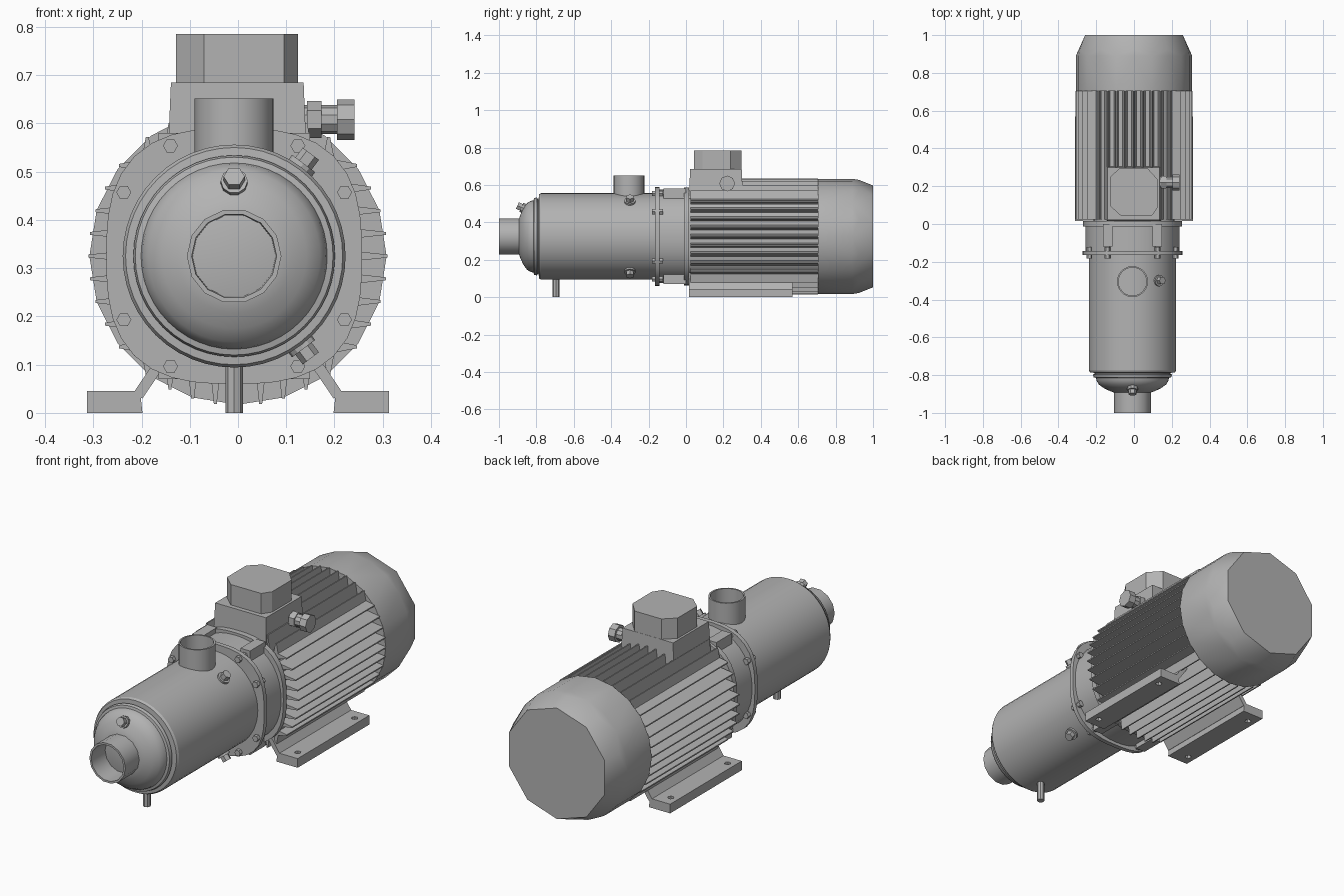
import bpy, bmesh
from math import sin, cos, pi, sqrt, radians
from mathutils import Vector

if "Cube" in bpy.data.objects:
    bpy.data.objects.remove(bpy.data.objects["Cube"], do_unlink=True)

metal = bpy.data.materials.new("cast grey")
metal.use_nodes = True
GREY = (0.45, 0.45, 0.45, 1)
metal.diffuse_color = GREY
metal.node_tree.nodes["Principled BSDF"].inputs["Base Color"].default_value = GREY

AXIS = 0.325          # shaft height
PX = -0.008           # pump centre line
parts = []


def finish(name, bm):
    bmesh.ops.recalc_face_normals(bm, faces=bm.faces)
    mesh = bpy.data.meshes.new(name)
    bm.to_mesh(mesh)
    bm.free()
    mesh.materials.append(metal)
    ob = bpy.data.objects.new(name, mesh)
    bpy.context.collection.objects.link(ob)
    parts.append(ob)
    return ob


def solids(name, hulls):
    """One object made of several convex solids."""
    bm = bmesh.new()
    for pts in hulls:
        vs = [bm.verts.new(p) for p in pts]
        res = bmesh.ops.convex_hull(bm, input=vs)
        junk = {g for g in res["geom_interior"] + res["geom_unused"]
                if isinstance(g, bmesh.types.BMVert)}
        bmesh.ops.delete(bm, geom=list(junk), context='VERTS')
    bmesh.ops.dissolve_limit(bm, angle_limit=0.01, verts=bm.verts, edges=bm.edges)
    return finish(name, bm)


def prism_y(outline, y0, y1):
    return [(x, y, z) for y in (y0, y1) for x, z in outline]


def box(x0, x1, y0, y1, z0, z1):
    return prism_y([(x0, z0), (x1, z0), (x1, z1), (x0, z1)], y0, y1)


def ring(r, n, cx=0.0, phase=0.0):
    return [(cx + r * cos(phase + 2 * pi * i / n), AXIS + r * sin(phase + 2 * pi * i / n))
            for i in range(n)]


def squircle(a, power, cx=0.0, n=40):
    out = []
    for i in range(n):
        c, s = cos(2 * pi * i / n), sin(2 * pi * i / n)
        r = a * (abs(c) ** power + abs(s) ** power) ** (-1 / power)
        out.append((cx + r * c, AXIS + r * s))
    return out


def lathe(name, profile, origin, direction, n=48):
    """Spin (distance, radius) pairs around an axis through origin."""
    rot = Vector((0, 0, 1)).rotation_difference(Vector(direction))
    bm = bmesh.new()
    rows = []
    for d, r in profile:
        count = n if r > 0 else 1
        rows.append([bm.verts.new(Vector(origin) + rot @ Vector(
            (r * cos(2 * pi * i / n), r * sin(2 * pi * i / n), d))) for i in range(count)])
    for a, b in zip(rows, rows[1:]):
        for i in range(n):
            j = (i + 1) % n
            quad = [a[i % len(a)], a[j % len(a)], b[j % len(b)], b[i % len(b)]]
            bm.faces.new(list(dict.fromkeys(quad)))
    return finish(name, bm)


def rod(name, origin, direction, length, r, n=6):
    return lathe(name, [(0, 0), (0, r), (length, r), (length, 0)], origin, direction, n)


# Pump casing with domed, stepped front cover
lathe("pump_casing", [
    (-0.895, 0), (-0.895, 0.09), (-0.885, 0.118), (-0.87, 0.15), (-0.85, 0.178), (-0.83, 0.19),
    (-0.815, 0.193), (-0.812, 0.205), (-0.797, 0.209), (-0.793, 0.2), (-0.788, 0.2),
    (-0.786, 0.225), (-0.775, 0.231), (-0.14, 0.231), (-0.14, 0)], (PX, 0, AXIS), (0, 1, 0))

# Open inlet and outlet pipes
lathe("inlet_pipe", [(0.11, 0), (0.11, 0.086), (0, 0.088), (0, 0.098), (0.13, 0.098)],
      (PX, -1, AXIS), (0, 1, 0), 14)
lathe("outlet_pipe", [(0.11, 0), (0.11, 0.074), (0, 0.074), (0, 0.082), (0.15, 0.082)],
      (PX, -0.305, 0.652), (0, 0, -1), 24)

# Drain, vent and filler plugs
rod("front_plug_collar", (PX, -0.86, 0.472), (0, -0.9, 0.4), 0.022, 0.028, 10)
rod("front_plug", (PX, -0.86, 0.472), (0, -0.9, 0.4), 0.045, 0.022)
for label, side in (("upper", 1), ("lower", -1)):
    d = Vector((0.6, 0, side * 0.8))
    base = Vector((PX, -0.3, AXIS)) + d * 0.225
    rod(label + "_plug_collar", base, d, 0.015, 0.03, 12)
    rod(label + "_plug", base, d, 0.04, 0.021)

# Slim support under the pump
rod("front_support", (PX, -0.695, 0), (0, 0, 1), 0.12, 0.018, 8)

# Mounting flange, adapter and its bosses
solids("mounting_flange", [prism_y(squircle(0.265, 2.8, PX), -0.165, -0.143)])
solids("adapter", [prism_y(squircle(0.25, 2.2, PX), -0.143, 0.0),
                   prism_y(squircle(0.262, 2.6, PX), -0.012, 0.015)])
bosses = [box(PX + sx * 0.131 - 0.026, PX + sx * 0.131 + 0.026, -0.12, 0,
              AXIS + sz * 0.22 - 0.035, AXIS + sz * 0.22 + 0.035)
          for sx in (-1, 1) for sz in (-1, 1)]
solids("adapter_bosses", bosses)
for i in range(4):
    for off in (30, 60):
        a = radians(90 * i + off)
        rod("flange_bolt", (PX + 0.264 * cos(a), -0.183, AXIS + 0.264 * sin(a)),
            (0, 1, 0), 0.06, 0.0155)

# Motor core and wedge fins with tips on a circle
solids("motor_core", [prism_y(squircle(0.215, 4), 0.0, 0.72)])
TIP = 0.31
fins = []
for i in range(-4, 5):
    t = i * 0.047
    reach = sqrt(TIP * TIP - t * t)
    for s in (-1, 1):
        tri = [(s * 0.17, t - 0.018), (s * 0.17, t + 0.018),
               (s * reach, t - 0.003), (s * reach, t + 0.003)]
        fins.append(prism_y([(u, AXIS + v) for u, v in tri], 0.025, 0.705))
        fins.append(prism_y([(v, AXIS + u) for u, v in tri], 0.025, 0.705))
solids("cooling_fins", fins)

# Fan cowl: round mouth narrowing to a coarse ten-sided back
cowl = prism_y(ring(0.308, 20), 0.705, 0.89)
cowl += prism_y(ring(0.302, 10, 0, pi / 10), 0.92, 0.925)
cowl += [(x, 1.0, z) for x, z in ring(0.272, 10, 0, pi / 10)]
solids("fan_cowl", [cowl])

# Terminal box with chamfered cap
solids("terminal_box", [
    [(x * k, 0.16 + y * k, z) for k, z in ((1.05, 0.52), (1.0, 0.685))
     for x in (-0.139, 0.136) for y in (-0.138, 0.138)]])
cap = [(-0.128, -0.07), (-0.07, -0.123), (0.095, -0.123), (0.124, -0.08),
       (0.124, 0.07), (0.07, 0.13), (-0.075, 0.13), (-0.128, 0.08)]
solids("terminal_cap", [[(x, 0.167 + y, z) for x, y in cap for z in (0.68, 0.785)]])

# Cable gland
rod("gland_neck", (0.12, 0.22, 0.608), (1, 0, 0), 0.1, 0.03, 10)
rod("gland_collar", (0.143, 0.22, 0.608), (1, 0, 0), 0.03, 0.038, 6)
rod("gland_nut", (0.205, 0.22, 0.608), (1, 0, 0), 0.036, 0.042, 8)

# Feet with slanted webs and bolt holes
for label, s in (("left", 1), ("right", -1)):
    foot = solids(label + "_foot", [prism_y(
        [(s * 0.198, 0), (s * 0.313, 0), (s * 0.313, 0.045), (s * 0.203, 0.045)], 0.015, 0.57)])
    solids(label + "_foot_web", [prism_y(
        [(s * 0.198, 0.03), (s * 0.218, 0.04), (s * 0.15, 0.14), (s * 0.13, 0.13)], 0.015, 0.57)])
    for y in (0.07, 0.51):
        cutter = rod("hole_cutter", (s * 0.275, y, -0.02), (0, 0, 1), 0.1, 0.015, 6)
        parts.remove(cutter)
        cutter.hide_render = True
        cutter.hide_set(True)
        cut = foot.modifiers.new("bolt_hole", 'BOOLEAN')
        cut.operation = 'DIFFERENCE'
        cut.solver = 'EXACT'
        cut.object = cutter

# Smooth rounded surfaces, keep hard edges
bpy.ops.object.select_all(action='DESELECT')
for ob in parts:
    ob.select_set(True)
bpy.context.view_layer.objects.active = parts[0]
bpy.ops.object.shade_smooth_by_angle(angle=radians(28))
